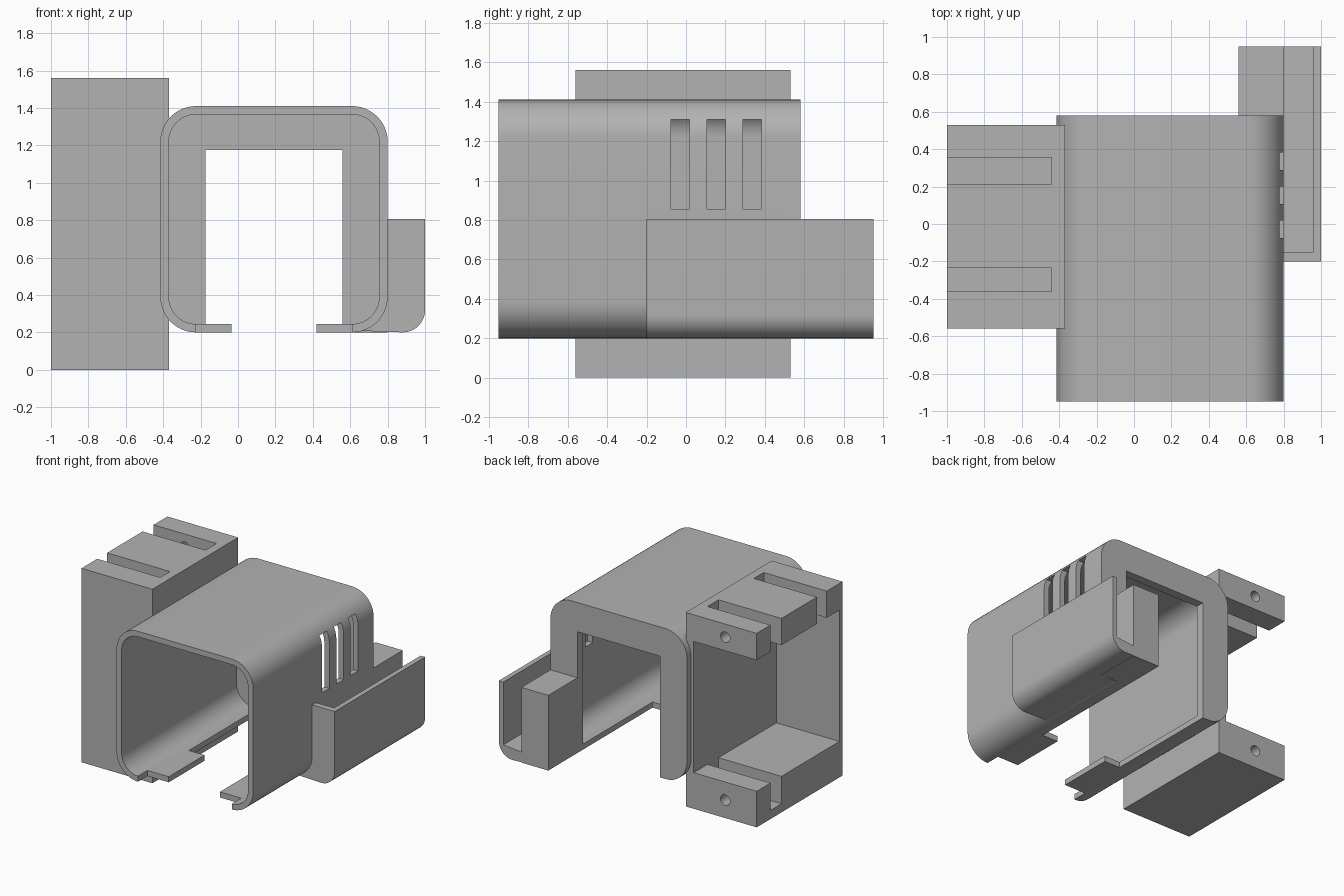
import bpy, bmesh
from math import sin, cos, pi, radians

cube = bpy.data.objects.get("Cube")
if cube:
    bpy.data.objects.remove(cube)

# One matte grey for every part
grey = bpy.data.materials.new("neutral_grey")
grey.use_nodes = True
GREY = (0.45, 0.45, 0.45, 1)
grey.diffuse_color = GREY
grey.node_tree.nodes["Principled BSDF"].inputs["Base Color"].default_value = GREY


def arc(cx, cz, r, a0, a1, n=12):
    """Points of an arc in the xz plane, angles in degrees."""
    angles = [radians(a0 + (a1 - a0) * i / n) for i in range(n + 1)]
    return [(cx + r * cos(a), cz + r * sin(a)) for a in angles]


def prism(name, profile, y0, y1):
    """Extrude an xz profile along y."""
    bm = bmesh.new()
    face = bm.faces.new([bm.verts.new((x, y0, z)) for x, z in profile])
    new = bmesh.ops.extrude_face_region(bm, geom=[face])["geom"]
    verts = [v for v in new if isinstance(v, bmesh.types.BMVert)]
    bmesh.ops.translate(bm, verts=verts, vec=(0, y1 - y0, 0))
    bmesh.ops.recalc_face_normals(bm, faces=bm.faces)
    mesh = bpy.data.meshes.new(name)
    bm.to_mesh(mesh)
    bm.free()
    mesh.materials.append(grey)
    obj = bpy.data.objects.new(name, mesh)
    bpy.context.collection.objects.link(obj)
    return obj


def box(name, x0, x1, y0, y1, z0, z1):
    return prism(name, [(x0, z0), (x1, z0), (x1, z1), (x0, z1)], y0, y1)


def cut(obj, cutters):
    """Subtract the cutters, then remove them."""
    for c in cutters:
        mod = obj.modifiers.new("cut", 'BOOLEAN')
        mod.operation = 'DIFFERENCE'
        mod.solver = 'EXACT'
        mod.object = c
    bpy.context.view_layer.update()
    done = obj.evaluated_get(bpy.context.evaluated_depsgraph_get())
    mesh = bpy.data.meshes.new_from_object(done)
    obj.modifiers.clear()
    obj.data = mesh
    for c in cutters:
        bpy.data.objects.remove(c)


def smooth(obj):
    bpy.ops.object.select_all(action='DESELECT')
    obj.select_set(True)
    bpy.context.view_layer.objects.active = obj
    bpy.ops.object.shade_smooth_by_angle(angle=radians(30))


# Main measurements
LEFT, RIGHT, BOTTOM, TOP = -0.415, 0.80, 0.20, 1.41
FRONT, BACK, R, WALL = -0.95, 0.58, 0.19, 0.045
XL, XR, ZL, ZH = LEFT + R, RIGHT - R, BOTTOM + R, TOP - R


def outline(r):
    """Rounded hoop, open at the bottom."""
    return (arc(XL, ZL, r, 270, 180) + arc(XL, ZH, r, 180, 90)
            + arc(XR, ZH, r, 90, 0) + arc(XR, ZL, r, 0, -90))


# Shell with three vent slots
shell = prism("shell", outline(R) + outline(R - WALL)[::-1], FRONT, BACK)
cut(shell, [box("vent_cutter", 0.65, 0.9, y, y + 0.093, 0.855, 1.31)
            for y in (-0.075, 0.107, 0.29)])
smooth(shell)

# Back wall with a doorway open at the bottom
OPEN_L, OPEN_R, OPEN_TOP = -0.175, 0.56, 1.175
doorway = [(OPEN_R, BOTTOM), (OPEN_R, OPEN_TOP), (OPEN_L, OPEN_TOP), (OPEN_L, BOTTOM)]
back_wall = prism("back_wall", outline(R) + doorway, BACK - 0.07, BACK)
smooth(back_wall)

# Bottom lips and clip tabs along both open edges
for side, edge, lip, tab in (("right", XL, OPEN_L, -0.035), ("left", XR, OPEN_R, 0.42)):
    box(side + "_lip", *sorted((edge, lip)), -0.375, BACK, BOTTOM, BOTTOM + WALL)
    box(side + "_clip_tab", *sorted((edge, tab)), -0.83, -0.375, BOTTOM, BOTTOM + WALL)

# Side pocket: base and outer wall, closed front end, block at the back
SIDE, RIM, INNER, FLOOR, REAR = 1.0, 0.805, 0.96, 0.30, 0.95
rounded = arc(SIDE - 0.12, BOTTOM + 0.12, 0.12, -90, 0)
under_shell = arc(XR, ZL, R - 0.01, 0, -90)
floor_part = [p for p in under_shell if p[1] < FLOOR]
holder = prism("pocket_holder", rounded + [(SIDE, RIM), (INNER, RIM), (INNER, FLOOR)]
               + floor_part, -0.15, REAR)
smooth(holder)
cap = prism("pocket_front_end", rounded + [(SIDE, RIM), (RIGHT - 0.01, RIM)]
            + under_shell, -0.20, -0.15)
smooth(cap)
# Base strip between the pocket and the shell curve
prism("pocket_inner_strip", [(RIGHT, FLOOR)] + [(RIGHT, ZL)] + under_shell, -0.15, BACK)
box("pocket_back_block", OPEN_R, RIGHT, BACK, REAR, BOTTOM, RIM)

# Mounting bracket, hollowed from the outside and open at the back
bracket = box("mounting_bracket", -1, -0.37, -0.56, 0.53, 0, 1.56)
cutters = [
    box("recess_cutter", -1.1, -0.44, -0.52, 0.6, 0.29, 1.345),
    box("top_back_slot_cutter", -1.1, -0.44, 0.215, 0.355, 1.3, 1.6),
    box("top_front_slot_cutter", -1.1, -0.44, -0.36, -0.235, 1.3, 1.6),
    box("floor_slot_cutter", -1.1, -0.44, 0.215, 0.355, 0.07, 0.32),
]
# Screw holes through the back rails
for z in (0.145, 1.455):
    cutters.append(prism("hole_cutter", arc(-0.72, z, 0.042, 0, 345, 23), 0.3, 0.6))
cut(bracket, cutters)
smooth(bracket)
